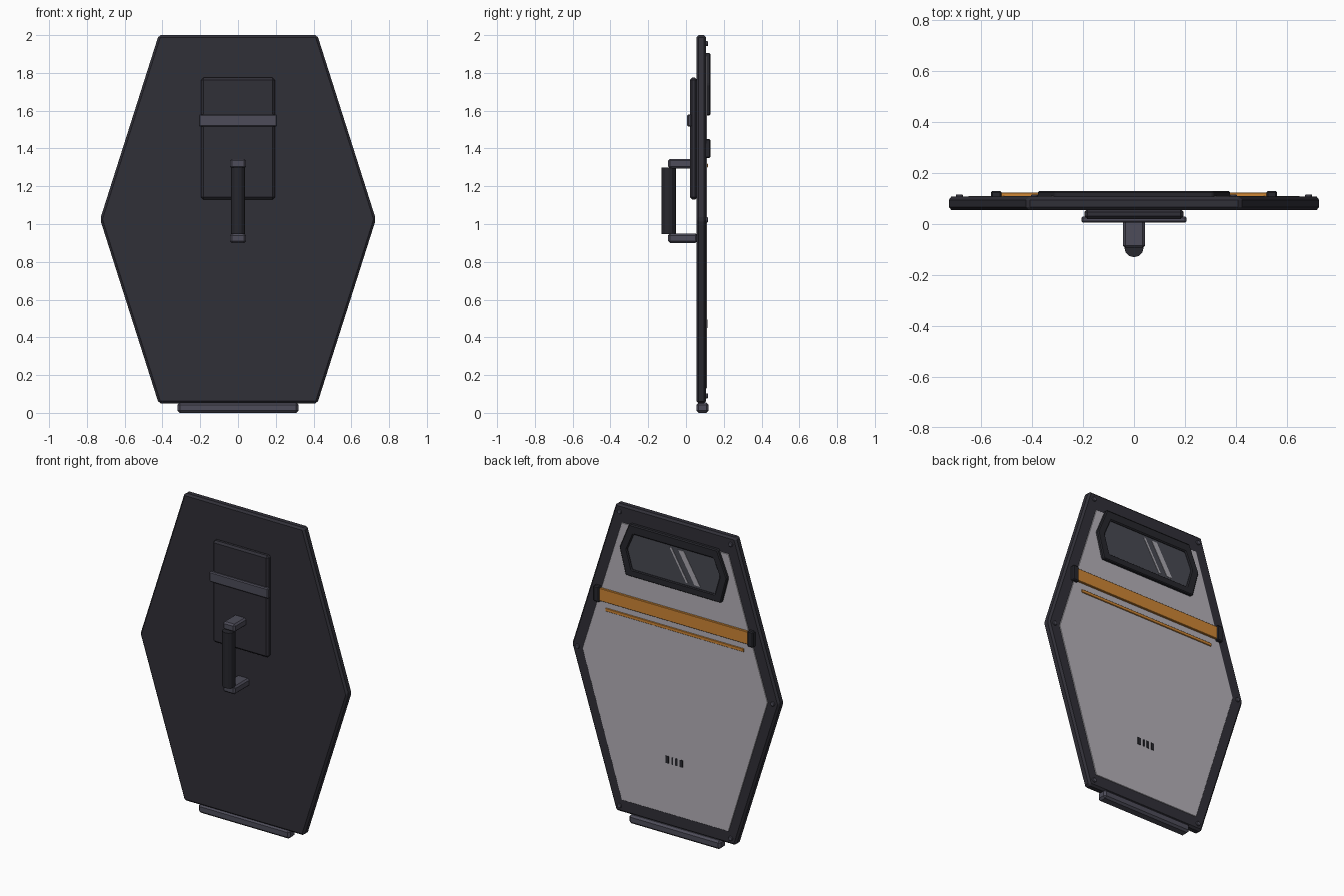
import bpy, bmesh, math

cube = bpy.data.objects.get("Cube")
if cube:
    bpy.data.objects.remove(cube, do_unlink=True)


def material(name, r, g, b):
    m = bpy.data.materials.new(name)
    m.use_nodes = True
    m.diffuse_color = (r, g, b, 1)
    m.node_tree.nodes["Principled BSDF"].inputs["Base Color"].default_value = (r, g, b, 1)
    return m


DARK = material("dark_shell", 0.03, 0.029, 0.039)
BLACK = material("black_trim", 0.02, 0.02, 0.026)
METAL = material("grey_metal", 0.075, 0.073, 0.1)
PANEL = material("pale_panel", 0.46, 0.44, 0.48)
ORANGE = material("orange_stripe", 0.62, 0.24, 0.035)
GLASS = material("smoked_glass", 0.065, 0.067, 0.085)
GLINT = material("glass_glint", 0.4, 0.39, 0.43)


def finish(bm, name, mat, bevel=0.0, segments=1):
    bmesh.ops.recalc_face_normals(bm, faces=bm.faces)
    mesh = bpy.data.meshes.new(name)
    bm.to_mesh(mesh)
    bm.free()
    mesh.materials.append(mat)
    obj = bpy.data.objects.new(name, mesh)
    bpy.context.collection.objects.link(obj)
    if bevel:
        mod = obj.modifiers.new("bevel", 'BEVEL')
        mod.width, mod.segments = bevel, segments
        mod.limit_method = 'ANGLE'
    return obj


def plate(name, outline, y0, y1, mat, bevel=0.0, hole=None):
    """Extrude an x-z outline from y0 to y1, optionally as a ring around a hole."""
    bm = bmesh.new()
    rings = []
    for pts in [outline] + ([hole] if hole else []):
        rings.append([[bm.verts.new((x, y, z)) for x, z in pts] for y in (y0, y1)])
    n = len(outline)
    for front, back in rings:
        for i in range(n):
            j = (i + 1) % n
            bm.faces.new((front[i], front[j], back[j], back[i]))
    for side in (0, 1):
        if hole:
            a, b = rings[0][side], rings[1][side]
            for i in range(n):
                j = (i + 1) % n
                bm.faces.new((a[i], a[j], b[j], b[i]))
        else:
            bm.faces.new(rings[0][side])
    return finish(bm, name, mat, bevel)


def box(name, x0, x1, y0, y1, z0, z1, mat, bevel=0.0):
    return plate(name, [(x0, z0), (x1, z0), (x1, z1), (x0, z1)], y0, y1, mat, bevel)


def cylinder(name, x, y, z, radius, depth, sides, axis, mat, bevel=0.0):
    bm = bmesh.new()
    bmesh.ops.create_cone(bm, cap_ends=True, segments=sides,
                          radius1=radius, radius2=radius, depth=depth)
    if axis == 'Y':
        for v in bm.verts:
            v.co.y, v.co.z = v.co.z, -v.co.y
    bmesh.ops.translate(bm, verts=bm.verts, vec=(x, y, z))
    return finish(bm, name, mat, bevel)


def hexagon(top, mid, bottom):
    """Mirror three (half width, height) corners into a six-sided outline."""
    half = [top, mid, bottom]
    return half + [(-x, z) for x, z in reversed(half)]


# Shield body, with the pale face plate on the back side
plate("shield_body", hexagon((0.42, 2.0), (0.73, 1.025), (0.42, 0.05)),
      0.055, 0.107, DARK, 0.012)
plate("face_panel", hexagon((0.375, 1.89), (0.65, 1.02), (0.375, 0.13)),
      0.09, 0.11, PANEL, 0.002)
box("foot_bar", -0.32, 0.32, 0.055, 0.12, 0.0, 0.055, METAL, 0.012)

# Rivets at the corners of the rim
for x, z in hexagon((0.39, 1.955), (0.685, 1.022), (0.39, 0.09)):
    cylinder("rim_rivet", x, 0.108, z, 0.015, 0.016, 8, 'Y', METAL, 0.003)

# Viewing window
glass_outline = hexagon((0.28, 1.845), (0.325, 1.74), (0.29, 1.62))
plate("window_frame", hexagon((0.31, 1.905), (0.378, 1.74), (0.335, 1.575)),
      0.1, 0.13, BLACK, 0.006, hole=glass_outline)
plate("window_glass", glass_outline, 0.1, 0.12, GLASS)
for x, w in ((0.03, 0.015), (-0.03, 0.04)):
    plate("glass_glint", [(x, 1.83), (x - w, 1.83), (x - w - 0.115, 1.635),
                          (x - 0.115, 1.635)], 0.118, 0.122, GLINT)

# Orange bands and their end clamps
box("wide_band", -0.53, 0.53, 0.1, 0.124, 1.36, 1.44, ORANGE, 0.002)
box("thin_band", -0.485, 0.485, 0.1, 0.116, 1.3, 1.32, ORANGE, 0.002)
for s in (-1, 1):
    x = s * 0.54
    box("band_clamp", x - 0.021, x + 0.021, 0.095, 0.13, 1.35, 1.45, BLACK, 0.006)

# Small bar marks low on the panel
for x, w in ((0.055, 0.022), (0.018, 0.01), (-0.01, 0.016), (-0.045, 0.02)):
    box("bar_mark", x - w / 2, x + w / 2, 0.106, 0.113, 0.45, 0.495, BLACK)

# Arm pad and strap
box("arm_pad", -0.195, 0.195, 0.02, 0.06, 1.13, 1.775, DARK, 0.012)
box("arm_strap", -0.207, 0.207, 0.006, 0.03, 1.515, 1.58, METAL, 0.006)

# Handle
for z in (0.9, 1.295):
    box("handle_mount", -0.043, 0.043, -0.095, 0.06, z, z + 0.05, METAL, 0.01)
cylinder("handle_grip", 0, -0.092, 1.123, 0.038, 0.35, 12, 'Z', BLACK)
